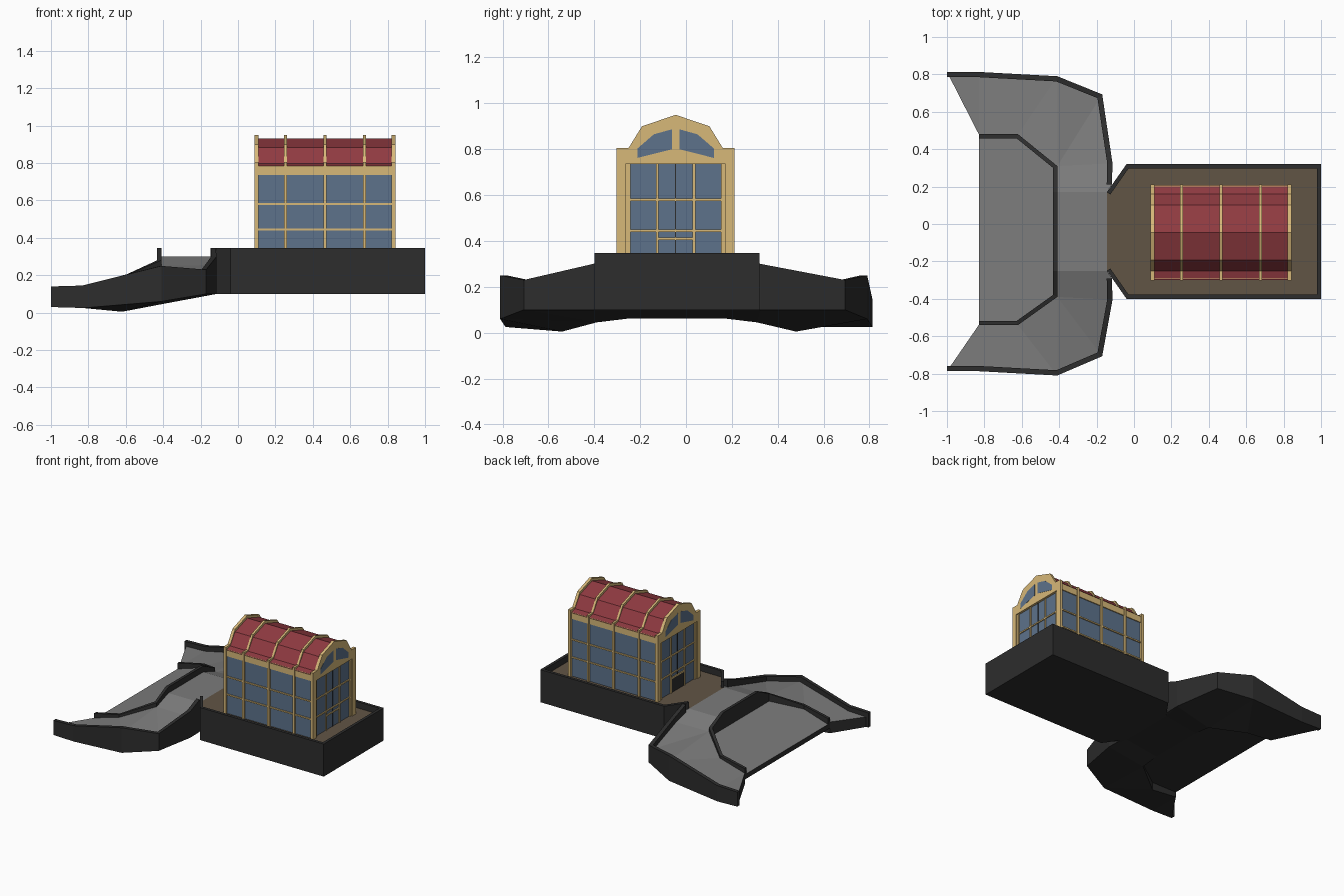
import bpy, bmesh
from mathutils import Vector

cube = bpy.data.objects.get("Cube")
if cube:
    bpy.data.objects.remove(cube, do_unlink=True)


def material(name, rgb):
    m = bpy.data.materials.new(name)
    m.use_nodes = True
    m.diffuse_color = (*rgb, 1)
    m.node_tree.nodes["Principled BSDF"].inputs["Base Color"].default_value = (*rgb, 1)
    return m


DARK = material("dark stone", (.026, .026, .026))
GREY = material("road grey", (.2, .2, .2))
BROWN = material("floor brown", (.12, .09, .06))
GOLD = material("pale gold", (.68, .48, .19))
BLUE = material("glass blue", (.11, .17, .26))
RED = material("roof red", (.28, .043, .053))


def finish(name, bm, *mats, top_slot=False):
    bmesh.ops.recalc_face_normals(bm, faces=bm.faces)
    if top_slot:
        for f in bm.faces:
            f.material_index = 1 if f.normal.z > .3 else 0
    me = bpy.data.meshes.new(name)
    bm.to_mesh(me)
    bm.free()
    for m in mats:
        me.materials.append(m)
    ob = bpy.data.objects.new(name, me)
    bpy.context.collection.objects.link(ob)


def box(name, x, y, z, mat):
    bm = bmesh.new()
    bmesh.ops.create_cube(bm, size=1)
    for v in bm.verts:
        v.co = [r[0] if c < 0 else r[1] for c, r in zip(v.co, (x, y, z))]
    finish(name, bm, mat)


def extrude(bm, shift):
    """Extrude every face, placing each new vertex at shift(co)."""
    new = bmesh.ops.extrude_face_region(bm, geom=bm.faces[:], use_keep_orig=True)["geom"]
    for v in new:
        if isinstance(v, bmesh.types.BMVert):
            v.co = shift(v.co)


def slab(name, corners, faces, mats):
    """Solid from named corners (x, y, top, bottom); upper faces take the second colour."""
    bm = bmesh.new()
    vs, low = {}, {}
    for k, (x, y, top, bottom) in corners.items():
        vs[k] = bm.verts.new((x, y, top))
        low[vs[k].co.to_tuple(4)] = bottom
    for f in faces:
        bm.faces.new([vs[k] for k in f])
    extrude(bm, lambda c: Vector((c.x, c.y, low[c.to_tuple(4)])))
    finish(name, bm, *mats, top_slot=True)


def prism_x(name, profile, x0, x1, mat):
    """Extrude a (y, z) outline along x."""
    bm = bmesh.new()
    bm.faces.new([bm.verts.new((x0, y, z)) for y, z in profile])
    extrude(bm, lambda c: Vector((x1, c.y, c.z)))
    finish(name, bm, mat)


def wall(name, path, side, thick):
    """Mitred wall along (x, y, top, bottom) points, thickened to one side."""
    bm = bmesh.new()
    pts = [Vector(p[:2]) for p in path]
    rings = []
    for i, (x, y, top, bottom) in enumerate(path):
        a = (pts[i] - pts[i - 1]).normalized() if i else None
        b = (pts[i + 1] - pts[i]).normalized() if i < len(pts) - 1 else None
        a, b = a or b, b or a
        na, nb = Vector((-a.y, a.x)), Vector((-b.y, b.x))
        n = (na + nb) / (1 + na.dot(nb))
        q = pts[i] + n * thick * side
        rings.append([bm.verts.new(c) for c in
                      ((x, y, bottom), (x, y, top), (q.x, q.y, top), (q.x, q.y, bottom))])
    for r, s in zip(rings, rings[1:]):
        for k in range(4):
            bm.faces.new((r[k], r[k - 1], s[k - 1], s[k]))
    bm.faces.new(rings[0])
    bm.faces.new(rings[-1])
    finish(name, bm, DARK)


CY = -.045   # centre line of the building
PY = -.04    # centre line of the terrace

# Terrace with raised rim
half = [(-.145, .21), (-.04, .36), (1, .36)]
outline = [(x, PY + y) for x, y in half] + [(x, PY - y) for x, y in reversed(half)]
slab("terrace", {i: (x, y, .3, .1) for i, (x, y) in enumerate(outline)},
     [range(len(outline))], (DARK, BROWN))
wall("terrace_rim", [(x, y, .347, .1) for x, y in outline], -1, .022)

# Split ramp: plan corner -> x, half width, centre offset, road height, underside
plan = {
    "gate": (-.145, .21, PY, .3, .1),
    "neck": (-.118, .25, PY, .29, .1),
    "bend": (-.115, .365, PY, .255, .1),
    "shoulder": (-.17, .7, -.007, .19, .1),
    "elbow": (-.41, .8, -.01, .21, .06),
    "straight": (-.83, .8, .013, .11, .025),
    "end": (-1, .8, .013, .105, .03),
    "inner_ridge": (-.41, .21, PY, .3, .062),
    "inner_top": (-.41, .35, PY, .25, .045),
    "inner_mid": (-.62, .51, -.03, .17, .005),
    "inner_end": (-.83, .51, -.03, .11, .025),
}
corners = {(k, s): (x, o + s * h, t, b) for k, (x, h, o, t, b) in plan.items() for s in (1, -1)}
patches = [("gate", "neck", "bend"), ("gate", "bend", "inner_top", "inner_ridge"),
           ("bend", "shoulder", "inner_top"), ("shoulder", "elbow", "inner_top"),
           ("elbow", "inner_mid", "inner_top"),
           ("elbow", "straight", "inner_end", "inner_mid"), ("straight", "end", "inner_end")]
faces = [[(k, s) for k in p][::s] for p in patches for s in (1, -1)]
faces.append([("gate", 1), ("inner_ridge", 1), ("inner_ridge", -1), ("gate", -1)])
slab("ramp_road", corners, faces, (DARK, GREY))

# Sloping court between the ramp arms
inner = ("inner_top", "inner_mid", "inner_end")
court = {(k, s): (*corners[k, s][:2], .1 + .31 * (corners[k, s][0] + .83), .063)
         for k in inner for s in (1, -1)}
slab("court", court,
     [[(a, 1), (b, 1), (b, -1), (a, -1)] for a, b in zip(inner, inner[1:])], (DARK, GREY))

# Parapets along the ramp edges
outer_tops = {"neck": .345, "bend": .3, "shoulder": .23, "elbow": .25, "straight": .145, "end": .14}
inner_tops = {"inner_end": .145, "inner_mid": .19, "inner_top": .28, "inner_ridge": .345}
for s, label in ((1, "left"), (-1, "right")):
    wall("outer_parapet_" + label,
         [(*corners[k, s][:2], t, corners[k, s][3]) for k, t in outer_tops.items()], s, .028)
loop = [(k, 1) for k in inner_tops] + [(k, -1) for k in reversed(inner_tops)]
wall("inner_parapet", [(*corners[c][:2], inner_tops[c[0]], .075) for c in loop], -1, .022)


def mirrored(points):
    """Symmetric (y, z) outline from its +y half, ending at the ridge."""
    return [(CY + y, z) for y, z in points] + [(CY - y, z) for y, z in reversed(points) if y]


# Hall: glass body, eave band, faceted roof
X0, X1 = .088, .842
box("glass_body", (X0 + .017, X1 - .017), (CY - .243, CY + .243), (.3, .74), BLUE)
box("eave_band", (X0 + .01, X1 - .01), (CY - .25, CY + .25), (.737, .787), GOLD)
prism_x("roof", mirrored([(.254, .785), (.205, .797), (.147, .882), (0, .93)]), X0 + .01, X1 - .01, RED)

# Ribs wrapping walls and roof
arch = [(.257, .805), (.205, .806), (.147, .9), (0, .95)]
for i, x in enumerate((.253, .465, .677)):
    prism_x("rib_%d" % (i + 1), mirrored([(.257, .3)] + arch), x - .008, x + .008, GOLD)

# Side window rails
for s in (1, -1):
    y = CY + s * .243
    for z in (.445, .58):
        box("side_rail", (X0 + .01, X1 - .01), (y - .008, y + .008), (z - .005, z + .005), GOLD)

# Arched end frames with doors and fan windows
header = mirrored([(.257, .735)] + arch)
fan = [(.016, .8), (.016, .887), (.095, .865), (.167, .803), (.167, .762)]
for side, x, d in (("rear", X0, 1), ("entrance", X1, -1)):
    def span(a, b):
        return sorted((x + d * a, x + d * b))
    prism_x(side + "_arch", header, *span(0, .022), GOLD)
    for s in (1, -1):
        def across(a, b):
            return sorted((CY + s * a, CY + s * b))
        box(side + "_post", span(0, .022), across(.218, .257), (.3, .74), GOLD)
        box(side + "_inner_post", span(.008, .022), across(.198, .22), (.3, .74), GOLD)
        box(side + "_door_jamb", span(.01, .02), across(.074, .086), (.3, .74), GOLD)
        prism_x(side + "_fan_window", [(CY + s * y, z) for y, z in fan], *span(-.001, .004), BLUE)
    for z in (.445, .58):
        box(side + "_rail", span(.01, .02), (CY - .2, CY + .2), (z - .005, z + .005), GOLD)
    box(side + "_door_rail", span(.01, .02), (CY - .08, CY + .08), (.405, .415), GOLD)
    box(side + "_door_gap", span(.013, .02), (CY - .002, CY + .002), (.3, .735), DARK)
box("rear_door_panel", (X0 + .014, X0 + .02), (CY - .08, CY + .08), (.3, .41), DARK)
